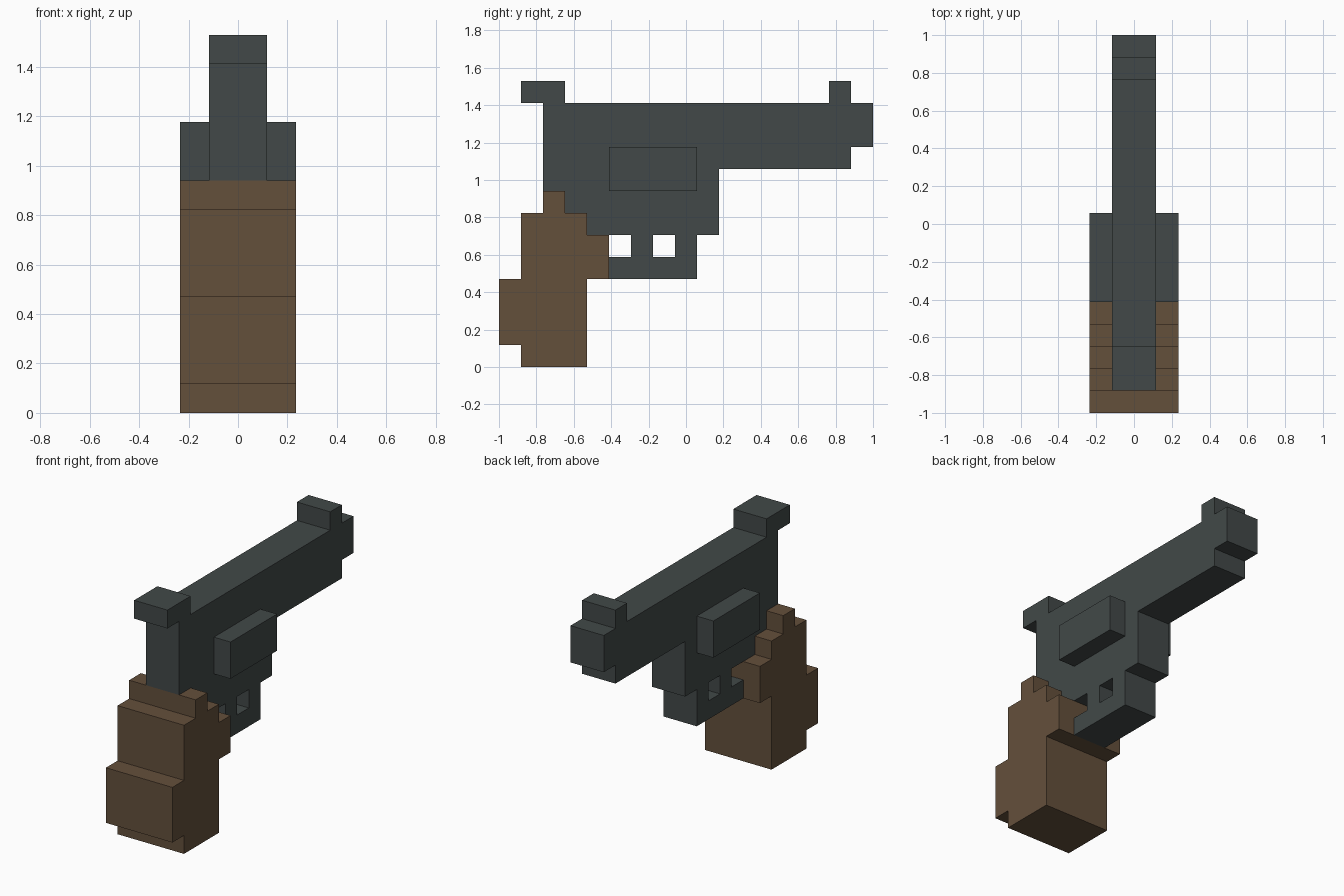
import bpy
import bmesh

U = 2 / 17  # one block

cube = bpy.data.objects.get("Cube")
if cube:
    bpy.data.objects.remove(cube, do_unlink=True)


def make_material(name, colour):
    mat = bpy.data.materials.new(name)
    mat.use_nodes = True
    mat.diffuse_color = colour
    mat.node_tree.nodes["Principled BSDF"].inputs["Base Color"].default_value = colour
    return mat


steel = make_material("dark steel", (0.054, 0.066, 0.065, 1))
wood = make_material("brown wood", (0.127, 0.079, 0.044, 1))


def slab(name, profile, x0, x1, mat):
    """Extrude a side profile, given in blocks from back and floor, from x0 to x1."""
    bm = bmesh.new()
    face = bm.faces.new([bm.verts.new((x0 * U, y * U - 1, z * U)) for y, z in profile])
    extruded = bmesh.ops.extrude_face_region(bm, geom=[face])["geom"]
    verts = [v for v in extruded if isinstance(v, bmesh.types.BMVert)]
    bmesh.ops.translate(bm, verts=verts, vec=((x1 - x0) * U, 0, 0))
    bmesh.ops.recalc_face_normals(bm, faces=bm.faces)
    mesh = bpy.data.meshes.new(name)
    bm.to_mesh(mesh)
    bm.free()
    mesh.materials.append(mat)
    obj = bpy.data.objects.new(name, mesh)
    bpy.context.collection.objects.link(obj)
    return obj


def rect(y0, y1, z0, z1):
    return [(y0, z0), (y1, z0), (y1, z1), (y0, z1)]


# Frame and barrel, with the lower edge stepping around the grip
slab("frame_and_barrel", [
    (2, 8), (3, 8), (3, 7), (4, 7), (4, 6), (10, 6), (10, 9), (16, 9),
    (16, 10), (17, 10), (17, 12), (2, 12)], -1, 1, steel)

# Hammer overhanging the back, and front sight
slab("hammer", rect(1, 3, 12, 13), -1, 1, steel)
slab("front_sight", rect(15, 16, 12, 13), -1, 1, steel)

# Trigger guard with the trigger and the front post
slab("trigger_guard", [
    (5, 4), (9, 4), (9, 6), (8, 6), (8, 5), (7, 5), (7, 6), (6, 6),
    (6, 5), (5, 5)], -1, 1, steel)

# Cylinder bulges on both sides
for side, x0, x1 in (("left", 1, 2), ("right", -2, -1)):
    slab(side + "_cylinder", rect(5, 9, 8, 10), x0, x1, steel)

# Stepped grip
slab("grip", [
    (1, 0), (4, 0), (4, 4), (5, 4), (5, 6), (4, 6), (4, 7), (3, 7),
    (3, 8), (2, 8), (2, 7), (1, 7), (1, 4), (0, 4), (0, 1), (1, 1)], -2, 2, wood)
